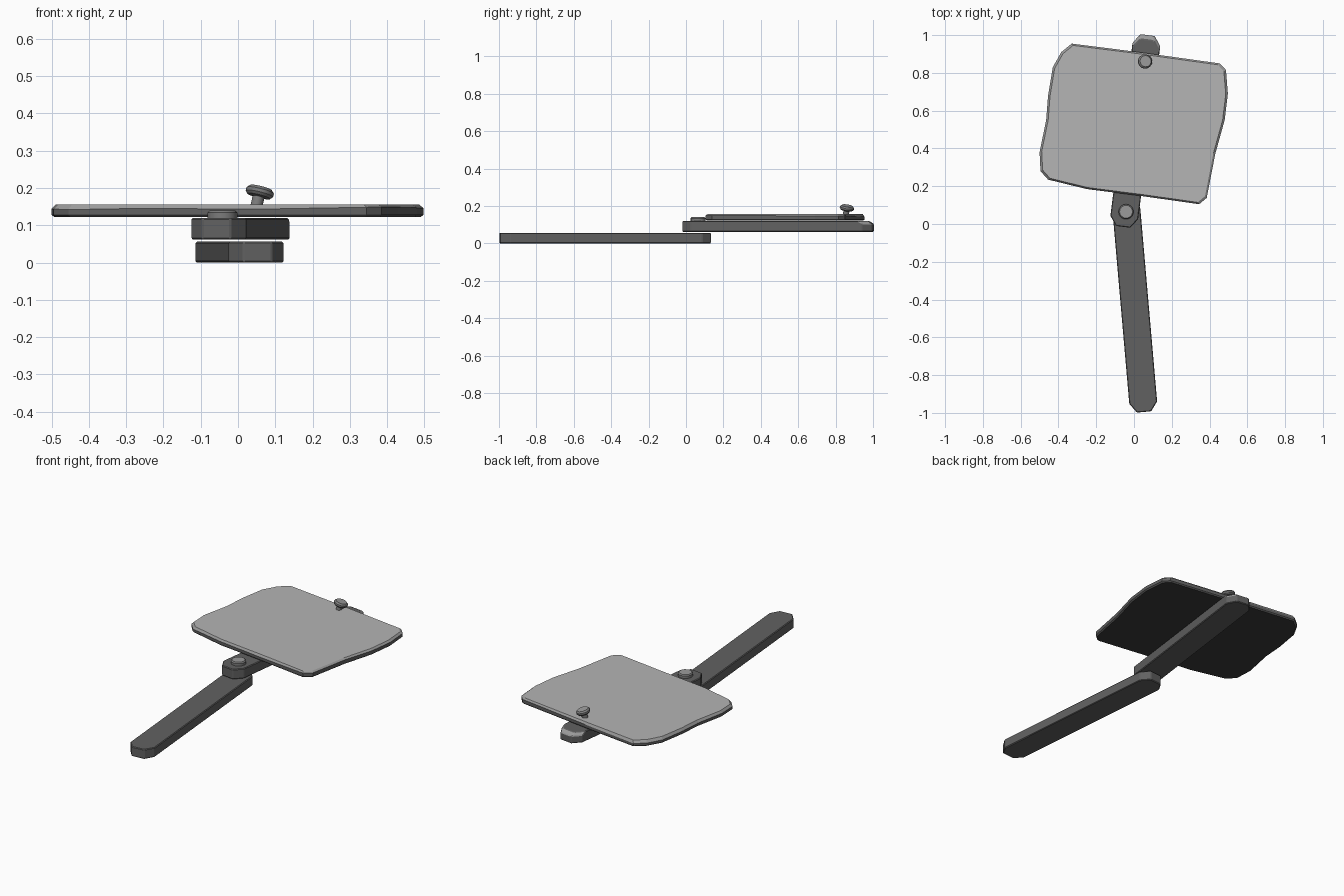
import bpy, bmesh, math
from mathutils import Matrix, Vector

cube = bpy.data.objects.get("Cube")
if cube:
    bpy.data.objects.remove(cube, do_unlink=True)


def material(name, v):
    m = bpy.data.materials.new(name)
    m.use_nodes = True
    m.diffuse_color = (v, v, v, 1)
    m.node_tree.nodes["Principled BSDF"].inputs["Base Color"].default_value = (v, v, v, 1)
    return m


dark = material("dark metal", 0.12)
pale = material("pale panel", 0.46)
worn = material("worn edge", 0.33)
under = material("black underside", 0.045)
steel = material("bolt steel", 0.2)


def finish(name, bm, mats, bevel=0):
    bmesh.ops.recalc_face_normals(bm, faces=bm.faces)
    mesh = bpy.data.meshes.new(name)
    bm.to_mesh(mesh)
    bm.free()
    ob = bpy.data.objects.new(name, mesh)
    bpy.context.collection.objects.link(ob)
    for m in mats:
        mesh.materials.append(m)
    if bevel:
        mod = ob.modifiers.new("soft edges", "BEVEL")
        mod.width = bevel
        mod.segments = 1
        mod.limit_method = "ANGLE"
    return ob


def loft(bm, rings):
    """Closed skin through a stack of matching rings."""
    loops = [[bm.verts.new(p) for p in ring] for ring in rings]
    n = len(loops[0])
    for a, b in zip(loops, loops[1:]):
        for i in range(n):
            j = (i + 1) % n
            bm.faces.new((a[i], a[j], b[j], b[i]))
    bm.faces.new(loops[0][::-1])
    bm.faces.new(loops[-1])


def bar(name, start, end, z0, z1, slope=0):
    """Flat arm with clipped corners; slope draws back the top of its far end."""
    start, end = Vector(start), Vector(end)
    along = (end - start).normalized()
    side = Vector((along.y, -along.x))
    length, w, c, d = (end - start).length, 0.074, 0.036, 0.05

    def ring(z, cut):
        far = length - cut
        pts = [(0, -w + c), (0, w - c), (d, w), (far - d, w),
               (far, w - c), (far, c - w), (far - d, -w), (d, -w)]
        return [(*(start + along * a + side * s), z) for a, s in pts]

    bm = bmesh.new()
    loft(bm, [ring(z0, 0), ring(z1 - 0.015, 0), ring(z1, slope)])
    bm.normal_update()
    bmesh.ops.recalc_face_normals(bm, faces=bm.faces)
    for f in bm.faces:
        if slope and f.normal.y > 0.2 and 0.3 < f.normal.z < 0.9:
            f.material_index = 1
    return finish(name, bm, [dark, worn], 0.004)


bar("lower_arm", (0.053, -0.995), (-0.045, 0.13), 0.0, 0.056)
bar("upper_arm", (-0.058, -0.015), (0.072, 1.0), 0.062, 0.12, 0.025)

# Bent sheet panel with a worn upper rim
outline = [(-.33, .955), (-.385, .91), (-.43, .83), (-.455, .68), (-.465, .55),
           (-.5, .38), (-.495, .28), (-.455, .235), (-.25, .185), (.04, .148),
           (.345, .105), (.385, .138), (.43, .37), (.48, .55), (.497, .69),
           (.487, .815), (.455, .85), (.01, .912)]
mid = Vector((0, 0.53))


def panel_ring(z, shrink, wave=0):
    ring = []
    for p in outline:
        v = mid + (Vector(p) - mid) * shrink
        ring.append((v.x, v.y, z + wave * math.sin(v.x * 12)))
    return ring


bm = bmesh.new()
loft(bm, [panel_ring(0.122, 0.985), panel_ring(0.128, 1),
          panel_ring(0.145, 1, -0.004), panel_ring(0.156, 0.977)])
bmesh.ops.recalc_face_normals(bm, faces=bm.faces)
for f in bm.faces:
    z = f.normal.z
    f.material_index = 0 if z > 0.95 else 1 if z > 0.3 else 3 if z < -0.9 else 2
finish("panel", bm, [pale, worn, dark, under])


def bolt(name, profile, at, tilt=(0, 0), sides=16):
    """Turned part from (radius, height) pairs, with a pale cap."""
    bm = bmesh.new()
    rings = [[(r * math.cos(math.tau * i / sides), r * math.sin(math.tau * i / sides), h)
              for i in range(sides)] for r, h in profile]
    loft(bm, rings)
    bm.normal_update()
    for f in bm.faces:
        if f.normal.z > 0.95:
            f.material_index = 1
    turn = Matrix.Rotation(tilt[0], 4, "X") @ Matrix.Rotation(tilt[1], 4, "Y")
    bmesh.ops.transform(bm, matrix=Matrix.Translation(at) @ turn, verts=bm.verts)
    ob = finish(name, bm, [steel, worn])
    bpy.context.view_layer.objects.active = ob
    ob.select_set(True)
    bpy.ops.object.shade_smooth_by_angle(angle=math.radians(35))
    ob.select_set(False)


bolt("pivot_bolt", [(.04, 0), (.04, .016), (.034, .022)], (-.042, .065, .118))
bolt("loose_bolt", [(.016, -.03), (.016, .022), (.032, .024), (.038, .031),
                    (.038, .04), (.03, .048)], (.05, .855, .155), (-.15, .24))
